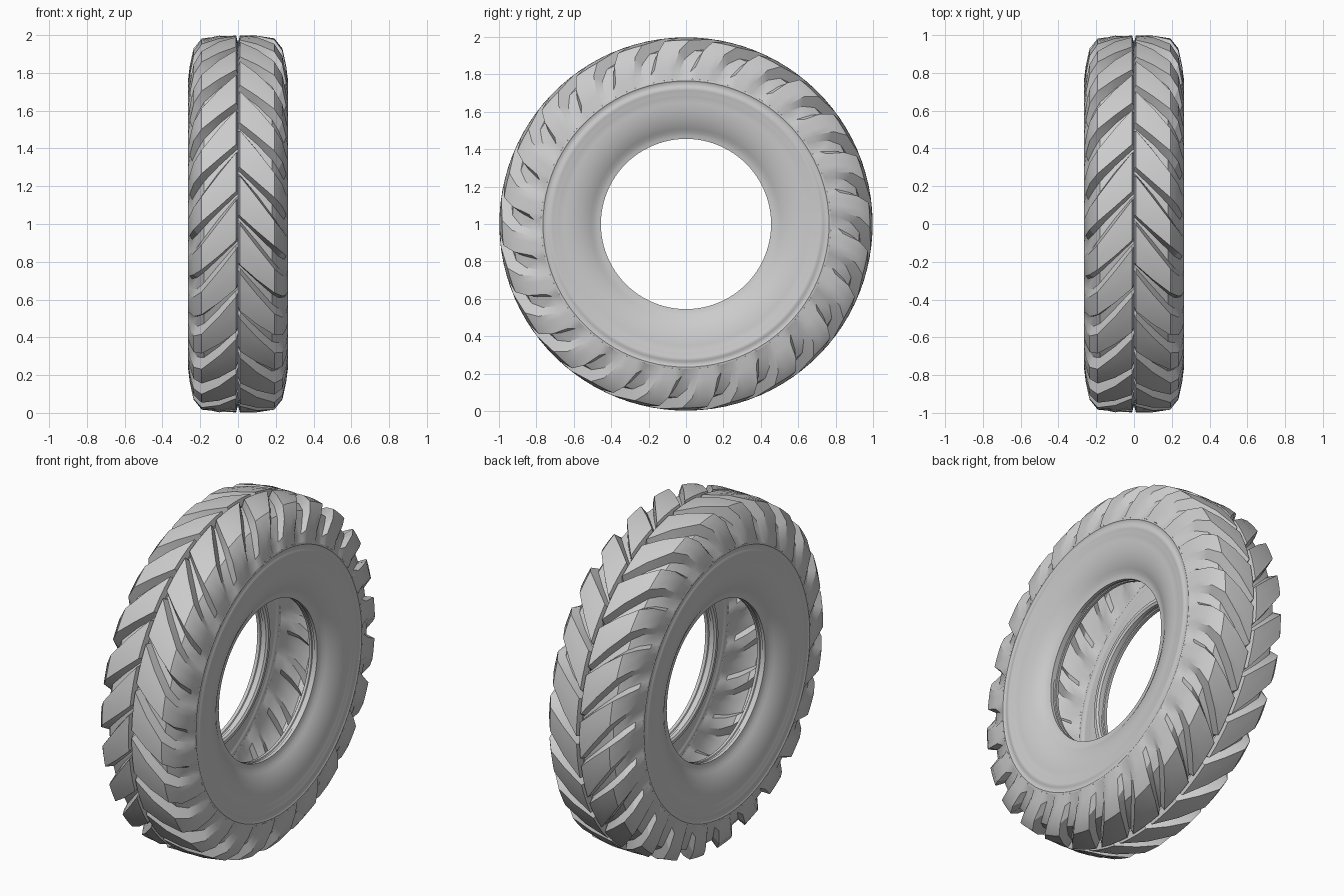
import bpy, bmesh
from math import sin, cos, pi

if "Cube" in bpy.data.objects:
    bpy.data.objects.remove(bpy.data.objects["Cube"])

LUGS = 24
PITCH = 2 * pi / LUGS

# Tread stations, centre to sidewall:
# lug x, lug r, floor x, floor r, backward sweep, gap fraction, wall fraction
TREAD = [
    (0.000, 0.960, 0.000, 0.950, 0.00, 0.06, 0.06),
    (0.010, 0.998, 0.012, 0.952, 0.01, 0.06, 0.06),
    (0.100, 0.997, 0.100, 0.948, 0.11, 0.14, 0.09),
    (0.192, 0.983, 0.180, 0.928, 0.21, 0.24, 0.12),
    (0.235, 0.930, 0.214, 0.885, 0.26, 0.28, 0.12),
    (0.255, 0.840, 0.243, 0.815, 0.30, 0.28, 0.12),
    (0.263, 0.775, 0.263, 0.775, 0.32, 0.28, 0.12),
]

# Sidewall profile (x, r): raised rings, bulge, then the bead and its inner lip
SIDEWALL = [
    (0.263, 0.775), (0.265, 0.765), (0.261, 0.758), (0.261, 0.738),
    (0.265, 0.732), (0.265, 0.715), (0.262, 0.708), (0.263, 0.690),
    (0.260, 0.682), (0.259, 0.650), (0.254, 0.610), (0.244, 0.570),
    (0.230, 0.535), (0.215, 0.508), (0.203, 0.490), (0.197, 0.472),
    (0.194, 0.455), (0.175, 0.455), (0.172, 0.461), (0.160, 0.461),
    (0.157, 0.456), (0.140, 0.458), (0.132, 0.470), (0.134, 0.490),
]


def point(x, r, t):
    return (x, -r * cos(t), 1 + r * sin(t))


def ring_mesh(name, rows, side, angle):
    """Skin closed rings of points; side -1 mirrors to the left half."""
    bm = bmesh.new()
    grid = [[bm.verts.new((side * p[0], p[1], p[2])) for p in row] for row in rows]
    n = len(grid[0])
    for a, b in zip(grid, grid[1:]):
        for j in range(n):
            k = (j + 1) % n
            f = [a[j], b[j], b[k], a[k]]
            bm.faces.new(f if side > 0 else f[::-1])
    me = bpy.data.meshes.new(name)
    bm.to_mesh(me)
    bm.free()
    ob = bpy.data.objects.new(name, me)
    bpy.context.collection.objects.link(ob)
    bpy.ops.object.select_all(action='DESELECT')
    ob.select_set(True)
    bpy.context.view_layer.objects.active = ob
    bpy.ops.object.shade_smooth_by_angle(angle=angle)
    return ob


def tread_rows(phase):
    rows = []
    for lx, lr, fx, fr, sweep, gap, wall in TREAD:
        # one pitch: gap floor, steep wall, lug top, steep wall back down
        top0, top1 = gap + wall, 1 - wall
        cols = [(0, 0), (gap, 0), (top0, 1),
                ((2 * top0 + top1) / 3, 1), ((top0 + 2 * top1) / 3, 1), (top1, 1)]
        row = []
        for k in range(LUGS):
            for u, h in cols:
                t = PITCH * (k + u - gap / 2 + phase) - sweep + 0.03
                row.append(point(fx + (lx - fx) * h, fr + (lr - fr) * h, t))
        rows.append(row)
    return rows


def revolve_rows(profile, n=96):
    return [[point(x, r, 2 * pi * j / n) for j in range(n)] for x, r in profile]


# Two halves; the left lugs are staggered by half a pitch
for side, label, phase in ((1, "right", 0.0), (-1, "left", 0.5)):
    ring_mesh("tread_" + label, tread_rows(phase), side, 0.5)
    ring_mesh("sidewall_" + label, revolve_rows(SIDEWALL), side, 0.6)
